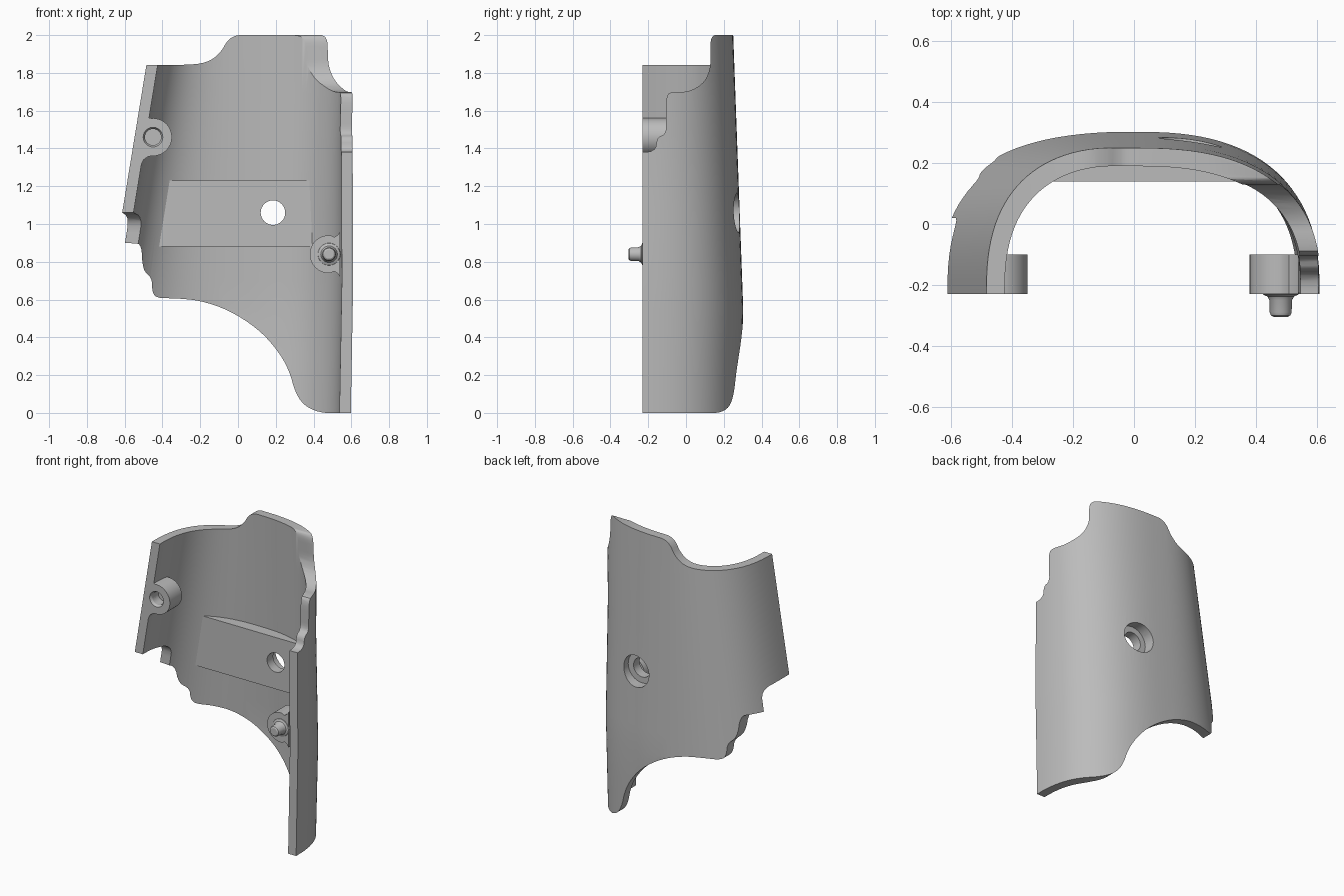
import bpy, bmesh
from math import sin, cos, pi, asin, radians

if "Cube" in bpy.data.objects:
    bpy.data.objects.remove(bpy.data.objects["Cube"])

grey = bpy.data.materials.new("matte grey")
grey.use_nodes = True
grey.diffuse_color = (0.5, 0.5, 0.5, 1)
grey.node_tree.nodes["Principled BSDF"].inputs["Base Color"].default_value = (0.5, 0.5, 0.5, 1)

FRONT = -0.23      # plane of the open front edge
POWER = 2.55       # squareness of the arch
WALL = 0.06


def loft(name, rings):
    """Skin closed rings of points and cap both ends."""
    bm = bmesh.new()
    loops = [[bm.verts.new(p) for p in ring] for ring in rings]
    count = len(loops[0])
    for a, b in zip(loops, loops[1:]):
        for i in range(count):
            j = (i + 1) % count
            bm.faces.new((a[i], a[j], b[j], b[i]))
    bm.faces.new(loops[0])
    bm.faces.new(loops[-1])
    bmesh.ops.recalc_face_normals(bm, faces=bm.faces)
    mesh = bpy.data.meshes.new(name)
    bm.to_mesh(mesh)
    bm.free()
    mesh.materials.append(grey)
    obj = bpy.data.objects.new(name, mesh)
    bpy.context.collection.objects.link(obj)
    return obj


def rounded(points, passes=2):
    """Soften a closed outline by cutting its corners."""
    for _ in range(passes):
        out = []
        for (ax, ay), (bx, by) in zip(points, points[1:] + points[:1]):
            out += [(ax * .75 + bx * .25, ay * .75 + by * .25),
                    (ax * .25 + bx * .75, ay * .25 + by * .75)]
        points = out
    return points


def prism_y(name, outline, y0, y1):
    return loft(name, [[(x, y, z) for x, z in outline] for y in (y0, y1)])


def prism_x(name, outline, x0, x1):
    return loft(name, [[(x, y, z) for y, z in outline] for x in (x0, x1)])


def lathe_y(name, x, z, profile, sides=32):
    """Round part about an axis along y, from (radius, y) pairs."""
    return loft(name, [[(x + r * cos(2 * pi * i / sides), y, z + r * sin(2 * pi * i / sides))
                        for i in range(sides)] for r, y in profile])


def boolean(obj, cutter, operation="DIFFERENCE"):
    cutter.hide_render = True
    mod = obj.modifiers.new("trim", "BOOLEAN")
    mod.operation, mod.solver, mod.object = operation, "EXACT", cutter
    bpy.context.view_layer.objects.active = obj
    bpy.ops.object.modifier_apply(modifier=mod.name)


def drop(*objs):
    for o in objs:
        bpy.data.objects.remove(o)


def lerp(table, z):
    for (za, a), (zb, b) in zip(table, table[1:]):
        if z <= zb:
            return a + (b - a) * (z - za) / (zb - za)
    return table[-1][1]


def arch(z, inset, y_min=FRONT, steps=56):
    """Arch section at height z, starting and ending at y_min."""
    left = lerp([(0, .597), (.7, .61), (1.38, .607), (1.7, .615), (2, .61)], z) - inset
    right = .787 - .164 * z - inset
    depth = lerp([(0, .29), (.55, .303), (2, .25)], z) - inset - FRONT
    start = asin(((y_min - FRONT) / depth) ** (POWER / 2))
    pts = []
    for i in range(steps + 1):
        t = start + (pi - 2 * start) * i / steps
        c, s = cos(t), max(sin(t), 0)
        width = left if c > 0 else -right
        pts.append((width * abs(c) ** (2 / POWER), FRONT + depth * s ** (2 / POWER), z))
    return pts


# Curved shell
levels = [0, .3, .55, .7, 1.06, 1.38, 1.7, 2]
shell = loft("curved_shell", [arch(z, 0) + arch(z, WALL)[::-1] for z in levels])

# Trim outline seen from the front
front_outline = rounded([
    (-.9, 1.842), (-.5, 1.842), (-.24, 1.842), (-.15, 1.86), (-.09, 1.91), (-.055, 1.975),
    (-.01, 2), (.06, 2.003), (.2, 2.1), (.9, 2.1), (.9, -.1), (.6, -.003), (.45, -.003),
    (.36, .03), (.305, .1), (.27, .23), (.2, .345), (.1, .45), (-.05, .545), (-.2, .595),
    (-.33, .607), (-.43, .607), (-.455, .64), (-.455, .715), (-.505, .755), (-.51, .89),
    (-.55, .9), (-.9, .9)])
cutter = prism_y("front_trim", front_outline, -.6, .6)
boolean(shell, cutter, "INTERSECT")
drop(cutter)

# Stepped shoulder on the left wall
cutter = prism_x("left_trim", rounded([
    (-.5, 1.38), (-.3, 1.38), (-.16, 1.38), (-.155, 1.46), (-.105, 1.475), (-.105, 1.56),
    (-.105, 1.69), (-.06, 1.7), (.02, 1.7), (.1, 1.75), (.13, 1.83), (.13, 1.9),
    (.13, 1.995), (.18, 2.005), (.18, 2.3), (-.5, 2.3)]), .2, .9)
boolean(shell, cutter)
drop(cutter)

# Scooped lower corner on the right wall
cutter = prism_x("right_trim", rounded([
    (-.6, 1.06), (-.3, 1.06), (-.12, 1.06), (.02, 1.04), (.02, .9), (.02, .7),
    (.02, .3), (-.6, .3)]), -1, -.3)
boolean(shell, cutter)
drop(cutter)

# Flat mounting pad inside the back
pad = loft("mounting_pad", [arch(z, WALL / 2, .14) for z in (.88, 1.06, 1.23)])

# Counterbored hole through pad and shell
hole = lathe_y("screw_hole", .185, 1.06, [(.065, 0), (.065, .5)])
bore = lathe_y("counterbore", .185, 1.06, [(.105, .205), (.105, .5)])
for part in (shell, pad):
    boolean(part, hole)
    boolean(part, bore)
drop(hole, bore)


def boss(name, x, z, side, flare):
    """Round lug that flares into the side wall."""
    pts = [(x - side * .1 * cos(radians(a)), z + .1 * sin(radians(a))) for a in range(-96, 97, 8)]
    web = [(.03, .75), (.05, .86), (.06, 1)]
    pts += [(x + side * d, z + flare * f) for d, f in web]
    pts += [(x + side * d, z - flare * f) for d, f in web[::-1]]
    return prism_y(name, pts, FRONT, -.1)


right_boss = boss("right_boss", -.45, 1.46, -1, .14)
left_boss = boss("left_boss", .48, .84, 1, .12)

# Locating socket in the right boss
socket = lathe_y("socket", -.45, 1.46, [(.058, -.26), (.052, FRONT), (.043, -.215), (.043, -.15)])
for part in (shell, right_boss):
    boolean(part, socket)
drop(socket)

# Locating pin on the left boss
pin = lathe_y("locating_pin", .482, .84, [
    (.062, -.225), (.058, -.232), (.044, -.238), (.037, -.25), (.036, -.29), (.032, -.3),
    (.024, -.305)])

# Smooth curves, sharp cut edges
bpy.ops.object.select_all(action="DESELECT")
for part in (shell, pad, right_boss, left_boss, pin):
    part.select_set(True)
bpy.context.view_layer.objects.active = shell
bpy.ops.object.shade_smooth_by_angle(angle=radians(30))
